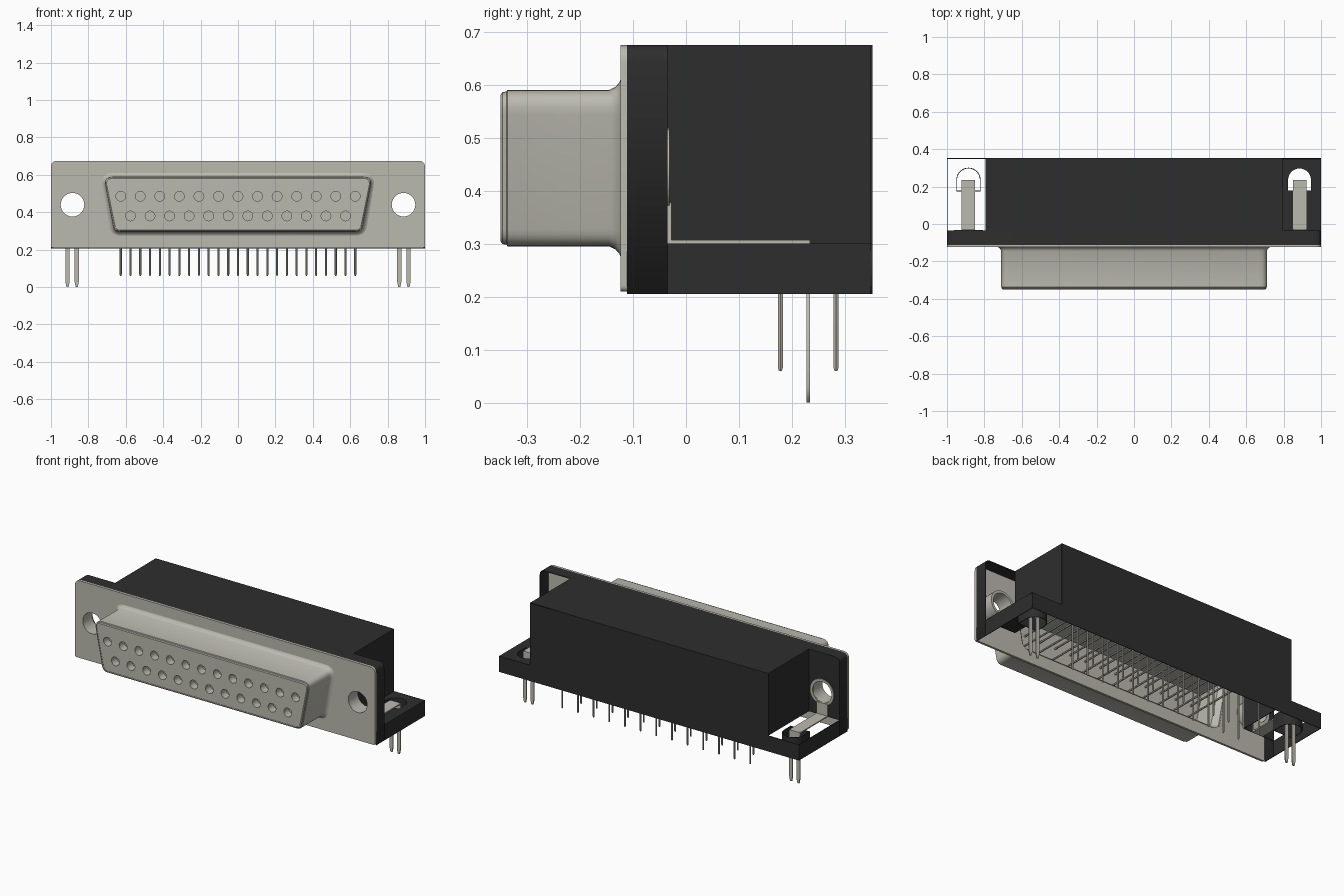
import bpy, bmesh, math
from mathutils import Vector, Matrix

cube = bpy.data.objects.get("Cube")
if cube:
    bpy.data.objects.remove(cube, do_unlink=True)


def material(name, rgb):
    m = bpy.data.materials.new(name)
    m.use_nodes = True
    m.diffuse_color = (*rgb, 1)
    bsdf = m.node_tree.nodes["Principled BSDF"]
    bsdf.inputs["Base Color"].default_value = (*rgb, 1)
    bsdf.inputs["Roughness"].default_value = 0.6
    return m


METAL = material("warm grey metal", (0.50, 0.49, 0.43))
BLACK = material("black plastic", (0.027, 0.027, 0.027))


def add_mesh(name, mesh, mat, smooth=False):
    mesh.materials.clear()
    mesh.materials.append(mat)
    ob = bpy.data.objects.new(name, mesh)
    bpy.context.collection.objects.link(ob)
    if smooth:
        bpy.ops.object.select_all(action='DESELECT')
        ob.select_set(True)
        bpy.context.view_layer.objects.active = ob
        bpy.ops.object.shade_smooth_by_angle(angle=math.radians(35))
    return ob


def curve_to_mesh(cu):
    tmp = bpy.data.objects.new("tmp", cu)
    bpy.context.collection.objects.link(tmp)
    dg = bpy.context.evaluated_depsgraph_get()
    mesh = bpy.data.meshes.new_from_object(tmp.evaluated_get(dg))
    bpy.data.objects.remove(tmp, do_unlink=True)
    return mesh


def sheet(name, loops, a, b, mat, axis='Y', smooth=False):
    """Outline with holes, extruded from a to b along Y (loops in x,z) or Z (loops in x,y)."""
    cu = bpy.data.curves.new(name, 'CURVE')
    cu.dimensions, cu.fill_mode, cu.extrude = '2D', 'BOTH', abs(b - a) / 2
    for loop in loops:
        sp = cu.splines.new('POLY')
        sp.points.add(len(loop) - 1)
        for p, (u, v) in zip(sp.points, loop):
            p.co = (u, v, 0, 1)
        sp.use_cyclic_u = True
    mesh = curve_to_mesh(cu)
    mid = (a + b) / 2
    if axis == 'Y':
        mesh.transform(Matrix.Translation((0, mid, 0)) @ Matrix.Rotation(math.pi / 2, 4, 'X'))
    else:
        mesh.transform(Matrix.Translation((0, 0, mid)))
    return add_mesh(name, mesh, mat, smooth)


def box(name, x, y, z, mat):
    lo = [min(v) for v in (x, y, z)]
    hi = [max(v) for v in (x, y, z)]
    bm = bmesh.new()
    bmesh.ops.create_cube(bm, size=1)
    for v in bm.verts:
        v.co = [lo[i] if v.co[i] < 0 else hi[i] for i in range(3)]
    mesh = bpy.data.meshes.new(name)
    bm.to_mesh(mesh)
    bm.free()
    return add_mesh(name, mesh, mat)


def rounded(corners, n=7):
    """Polygon with (x, y, radius) corners rounded off."""
    out = []
    for i, (x, y, r) in enumerate(corners):
        p = Vector((x, y))
        if r <= 0:
            out.append((x, y))
            continue
        a = (Vector(corners[i - 1][:2]) - p).normalized()
        b = (Vector(corners[(i + 1) % len(corners)][:2]) - p).normalized()
        t = r / math.tan(a.angle(b) / 2)
        for k in range(n):
            s = k / (n - 1)
            q = p + a * t * (1 - s) ** 2 + b * t * s ** 2
            out.append((q.x, q.y))
    return out


def circle(cx, cy, r, n=28):
    return [(cx + r * math.cos(2 * math.pi * k / n), cy + r * math.sin(2 * math.pi * k / n))
            for k in range(n)]


def d_loop(o):
    """D-shaped outline grown by o."""
    r = 0.04 + o
    return rounded([(-0.718 - o, 0.59 + o, r), (-0.662 - o, 0.295 - o, r),
                    (0.662 + o, 0.295 - o, r), (0.718 + o, 0.59 + o, r)])


HOLE_X, HOLE_Z, HOLE_R = 0.885, 0.44, 0.063
T = 0.004          # housing wall thickness
PITCH = 0.1045
top_row = [(i - 6) * PITCH for i in range(13)]
low_row = [(i - 5.5) * PITCH for i in range(12)]

# Metal flange with screw holes and D opening
flange = rounded([(-1, 0.21, 0.012), (1, 0.21, 0.012), (1, 0.675, 0.035), (-1, 0.675, 0.035)])
screw_holes = [circle(s * HOLE_X, HOLE_Z, HOLE_R) for s in (-1, 1)]
sheet("flange_plate", [flange, d_loop(0.018)] + screw_holes, -0.124, -0.111, METAL, smooth=True)

# D shell: closed loft of (y, growth) stations, flared into the flange
stations = [(-0.122, 0.024), (-0.126, 0.014), (-0.133, 0.006), (-0.145, 0.0), (-0.337, 0.0),
            (-0.339, -0.003), (-0.346, -0.004), (-0.350, -0.009), (-0.350, -0.014),
            (-0.140, -0.014), (-0.112, 0.012), (-0.112, 0.024)]
bm = bmesh.new()
rings = [[bm.verts.new((x, y, z)) for x, z in d_loop(o)] for y, o in stations]
for i, ring in enumerate(rings):
    prev = rings[i - 1]
    for k in range(len(ring)):
        bm.faces.new((prev[k - 1], prev[k], ring[k], ring[k - 1]))
bmesh.ops.recalc_face_normals(bm, faces=bm.faces)
mesh = bpy.data.meshes.new("d_shell")
bm.to_mesh(mesh)
bm.free()
add_mesh("d_shell", mesh, METAL, smooth=True)

# Socket face with blind contact holes
contacts = [circle(x, 0.485, 0.026, 20) for x in top_row] + [circle(x, 0.38, 0.026, 20) for x in low_row]
sheet("socket_face", [d_loop(-0.013)] + contacts, -0.348, -0.30, METAL, smooth=True)
sheet("socket_back", [d_loop(-0.013)], -0.30, -0.28, METAL)


# Bent contact pins with tapered tips
def pin_row(name, xs, y, z):
    cu = bpy.data.curves.new(name, 'CURVE')
    cu.dimensions, cu.bevel_depth, cu.bevel_resolution = '3D', 0.0055, 1
    cu.use_fill_caps = True
    path = [(-0.28, z, 1), (y - 0.02, z, 1), (y - 0.006, z - 0.006, 1), (y, z - 0.02, 1),
            (y, 0.066, 1), (y, 0.06, 0.6)]
    for x in xs:
        sp = cu.splines.new('POLY')
        sp.points.add(len(path) - 1)
        for p, (py, pz, r) in zip(sp.points, path):
            p.co, p.radius = (x, py, pz, 1), r
    add_mesh(name, curve_to_mesh(cu), METAL, smooth=True)


pin_row("upper_contact_pins", top_row, 0.283, 0.485)
pin_row("lower_contact_pins", low_row, 0.178, 0.38)

# Housing front rim: thin arch open at the bottom
outer = rounded([(-1, 0.205, 0), (-1, 0.675, 0.035), (1, 0.675, 0.035), (1, 0.205, 0)])
inner = rounded([(1 - T, 0.205, 0), (1 - T, 0.675 - T, 0.032),
                 (T - 1, 0.675 - T, 0.032), (T - 1, 0.205, 0)])
sheet("housing_rim", [outer + inner], -0.111, -0.035, BLACK)

# Housing body: top, sides and back wall, open underneath
BX, BY = 0.795, 0.352
box("housing_top", (-BX, BX), (-0.036, BY), (0.675 - T, 0.675), BLACK)
sheet("housing_back", [[(-1, 0.205), (1, 0.205), (1, 0.30), (BX, 0.30), (BX, 0.675),
                        (-BX, 0.675), (-BX, 0.30), (-1, 0.30)]], BY - T, BY, BLACK)

for s, side in ((1, "left"), (-1, "right")):
    box(side + "_housing_wall", (s * BX, s * (BX - T)), (-0.036, BY), (0.30, 0.675), BLACK)
    box(side + "_foot_wall", (s, s * (1 - T)), (-0.036, BY), (0.205, 0.30), BLACK)

    # Slot in the foot around the mounting prongs
    def slot(g):
        h = 0.061 + g
        return ([(s * HOLE_X - h, 0.178 - g), (s * HOLE_X + h, 0.178 - g)] +
                [(s * HOLE_X + h * math.cos(a), 0.236 + h * math.sin(a))
                 for a in (math.pi * k / 14 for k in range(15))])
    sheet(side + "_slot_wall", [slot(T), slot(0)], 0.205, 0.299, BLACK, axis='Z', smooth=True)
    if s > 0:
        foot = [(BX, -0.036), (1, -0.036), (1, BY), (BX, BY)]
        sheet("left_foot_top", [foot, slot(0)], 0.30 - T, 0.30, BLACK, axis='Z')
    else:
        ear = rounded([(-1, 0.30, 0), (-BX, 0.30, 0), (-BX, 0.675, 0), (-1, 0.675, 0.035)])
        sheet("right_ear_back", [ear, circle(-HOLE_X, HOLE_Z, HOLE_R)], -0.039, -0.035, BLACK)

    # Eyelet and mounting bracket
    sheet(side + "_eyelet", [circle(s * HOLE_X, HOLE_Z, 0.078), circle(s * HOLE_X, HOLE_Z, HOLE_R)],
          -0.118, -0.031, METAL, smooth=True)
    bx = (s * 0.851, s * 0.923)
    box(side + "_bracket_upright", bx, (-0.035, -0.027), (0.30, 0.378), METAL)
    box(side + "_bracket_arm", bx, (-0.035, 0.234), (0.30, 0.307), METAL)
    c = s * 0.887
    half = [(0.036, 0.307), (0.036, 0.03), (0.030, 0.0), (0.019, 0.0), (0.013, 0.03), (0.013, 0.24)]
    fork = [(c + x, z) for x, z in half] + [(c - x, z) for x, z in reversed(half)]
    sheet(side + "_bracket_prongs", [fork], 0.227, 0.234, METAL)
